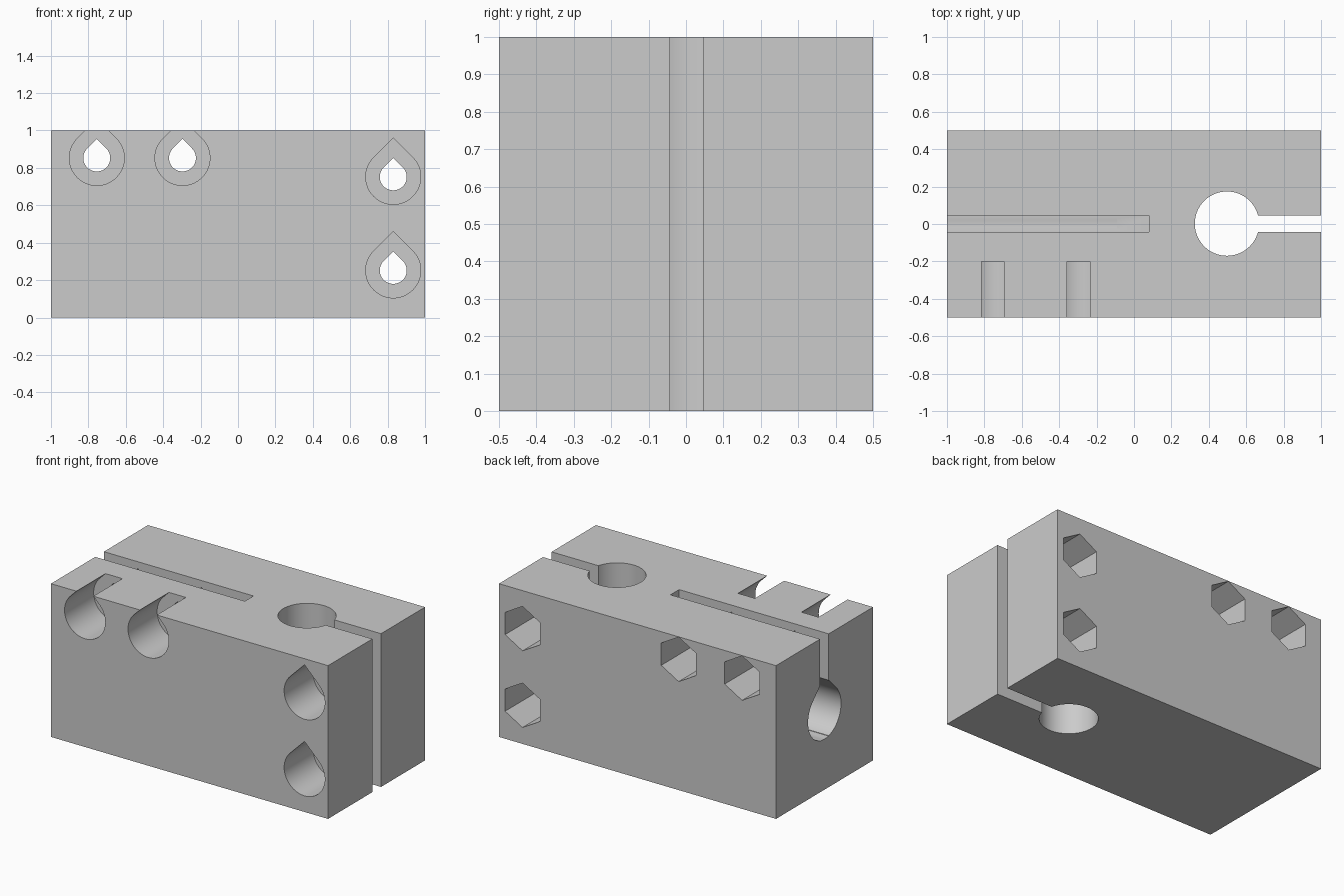
import bpy
import bmesh
from math import sin, cos, pi, radians

cube = bpy.data.objects.get("Cube")
if cube:
    bpy.data.objects.remove(cube, do_unlink=True)

gray = bpy.data.materials.new("light_gray")
gray.use_nodes = True
gray.diffuse_color = (0.6, 0.6, 0.6, 1)
gray.node_tree.nodes["Principled BSDF"].inputs["Base Color"].default_value = (0.6, 0.6, 0.6, 1)


def prism(name, axis, outline, start, end):
    """Extrude a closed 2D outline along one axis."""
    place = {"X": lambda u, v, w: (w, u, v),
             "Y": lambda u, v, w: (u, w, v),
             "Z": lambda u, v, w: (u, v, w)}[axis]
    bm = bmesh.new()
    rings = [[bm.verts.new(place(u, v, w)) for u, v in outline] for w in (start, end)]
    for ring in rings:
        bm.faces.new(ring)
    n = len(outline)
    for i in range(n):
        j = (i + 1) % n
        bm.faces.new((rings[0][i], rings[0][j], rings[1][j], rings[1][i]))
    bmesh.ops.recalc_face_normals(bm, faces=bm.faces)
    mesh = bpy.data.meshes.new(name)
    bm.to_mesh(mesh)
    bm.free()
    mesh.materials.append(gray)
    obj = bpy.data.objects.new(name, mesh)
    bpy.context.collection.objects.link(obj)
    return obj


def rect(u0, u1, v0, v1):
    return [(u0, v0), (u1, v0), (u1, v1), (u0, v1)]


def polygon(u, v, r, n):
    """Regular polygon with a corner at the top."""
    return [(u + r * sin(2 * pi * i / n), v + r * cos(2 * pi * i / n)) for i in range(n)]


def teardrop(u, v, r, n=48):
    """Circle with a pointed 45 degree roof."""
    arc = [radians(45 + 270 * i / n) for i in range(n + 1)]
    return [(u, v + r * 2 ** 0.5)] + [(u + r * sin(a), v + r * cos(a)) for a in arc]


def cut(body, cutter):
    cutter.hide_render = True
    mod = body.modifiers.new(cutter.name, "BOOLEAN")
    mod.operation = "DIFFERENCE"
    mod.solver = "EXACT"
    mod.object = cutter
    bpy.ops.object.modifier_apply(modifier=mod.name)
    bpy.data.objects.remove(cutter, do_unlink=True)


# Solid block
block = prism("clamp_block", "Z", rect(-1, 1, -0.5, 0.5), 0, 1)
bpy.ops.object.select_all(action="DESELECT")
bpy.context.view_layer.objects.active = block
block.select_set(True)

# Vertical rod hole with its clamping slit
cut(block, prism("vertical_rod_hole", "Z", polygon(0.497, 0.002, 0.172, 64), -0.1, 1.1))
cut(block, prism("vertical_slit", "Z", rect(0.5, 1.1, -0.043, 0.046), -0.1, 1.1))

# Horizontal rod hole with its clamping slit
cut(block, prism("horizontal_rod_hole", "X", teardrop(0, 0.5, 0.17), -1.1, -0.09))
cut(block, prism("horizontal_slit", "Z", rect(-1.1, 0.08, -0.043, 0.046), 0.333, 1.1))

# Screw holes, head recesses at the front and nut pockets at the back
for x, z in ((-0.755, 0.853), (-0.297, 0.853), (0.83, 0.752), (0.83, 0.252)):
    cut(block, prism("screw_hole", "Y", teardrop(x, z, 0.072), -0.6, 0.6))
    cut(block, prism("head_recess", "Y", teardrop(x, z, 0.147), -0.6, -0.2))
    cut(block, prism("nut_pocket", "Y", polygon(x, z, 0.145, 6), 0.2, 0.6))

bpy.ops.object.shade_smooth_by_angle(angle=radians(12))
